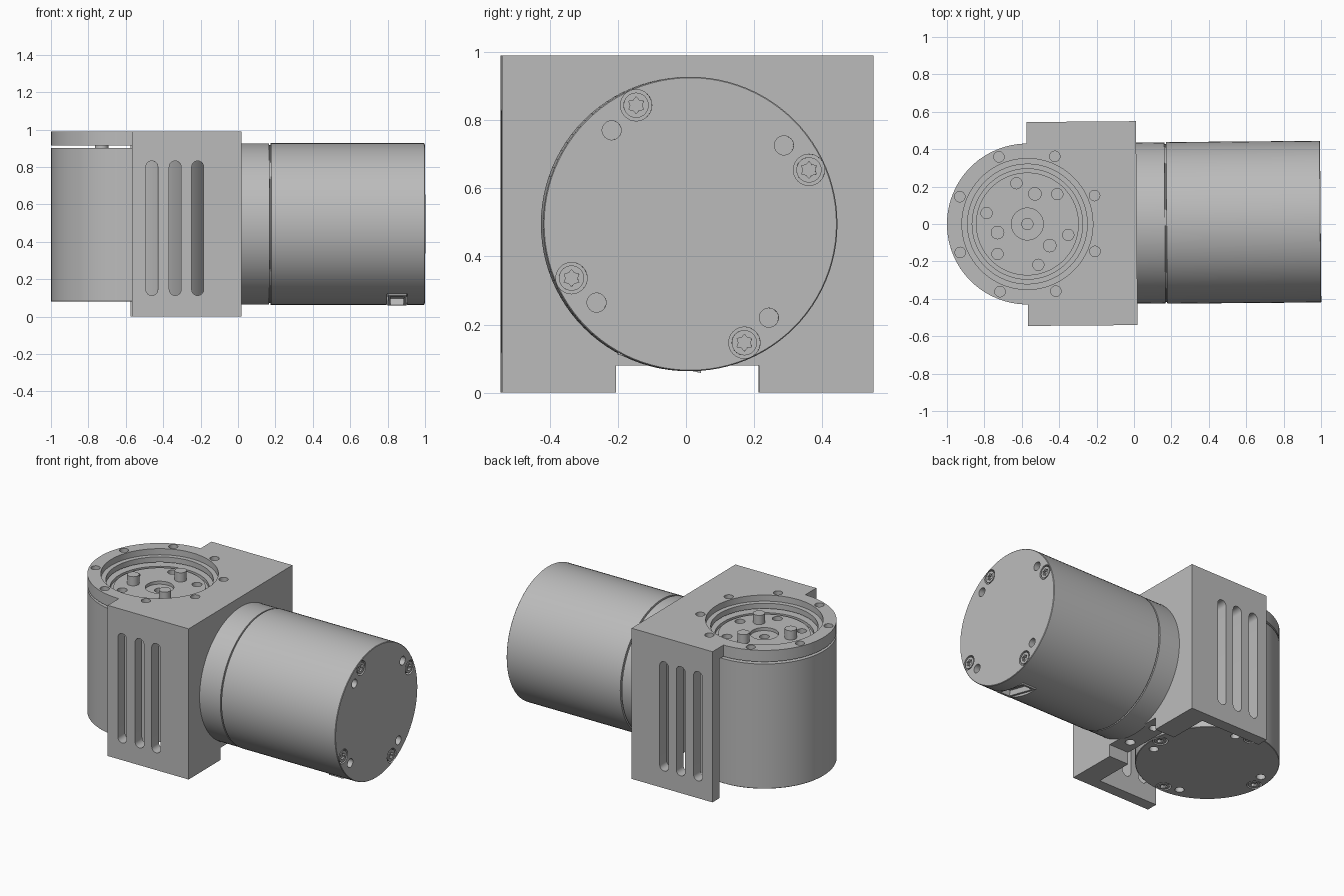
import bpy, bmesh
from math import pi, cos, sin, radians
from mathutils import Matrix, Vector

if "Cube" in bpy.data.objects:
    bpy.data.objects.remove(bpy.data.objects["Cube"], do_unlink=True)

grey = bpy.data.materials.new("grey_metal")
grey.use_nodes = True
grey.diffuse_color = (0.5, 0.5, 0.5, 1)
grey.node_tree.nodes["Principled BSDF"].inputs["Base Color"].default_value = (0.5, 0.5, 0.5, 1)

I = Matrix.Identity(4)


def polar(r, deg):
    return r * cos(radians(deg)), r * sin(radians(deg))


def cyl(bm, r, z0, z1, at=(0, 0), n=32):
    bmesh.ops.create_cone(bm, cap_ends=True, segments=n, radius1=r, radius2=r, depth=z1 - z0,
                          matrix=Matrix.Translation((at[0], at[1], (z0 + z1) / 2)))


def box(bm, lo, hi, m=I):
    lo, hi = Vector(lo), Vector(hi)
    bmesh.ops.create_cube(bm, size=1, matrix=m @ Matrix.Translation((lo + hi) / 2)
                          @ Matrix.Diagonal((*(hi - lo), 1)))


def prism(bm, pts, z0, z1, m=I):
    low = [bm.verts.new(m @ Vector((x, y, z0))) for x, y in pts]
    top = [bm.verts.new(m @ Vector((x, y, z1))) for x, y in pts]
    bm.faces.new(low)
    bm.faces.new(top)
    for i in range(len(pts)):
        j = (i + 1) % len(pts)
        bm.faces.new((low[i], low[j], top[j], top[i]))


def lathe(bm, profile, n=96):
    vs = [bm.verts.new((r, 0, z)) for r, z in profile]
    es = [bm.edges.new(p) for p in zip(vs, vs[1:])]
    bmesh.ops.spin(bm, geom=vs + es, cent=(0, 0, 0), axis=(0, 0, 1),
                   angle=2 * pi, steps=n, use_merge=True)
    bmesh.ops.remove_doubles(bm, verts=bm.verts[:], dist=1e-5)


def make(name, bm):
    bmesh.ops.recalc_face_normals(bm, faces=bm.faces[:])
    mesh = bpy.data.meshes.new(name)
    bm.to_mesh(mesh)
    bm.free()
    mesh.materials.append(grey)
    ob = bpy.data.objects.new(name, mesh)
    bpy.context.scene.collection.objects.link(ob)
    return ob


def activate(ob):
    bpy.ops.object.select_all(action='DESELECT')
    ob.select_set(True)
    bpy.context.view_layer.objects.active = ob


def cut(ob, bm):
    cutter = make("cutter", bm)
    cutter.hide_render = True
    mod = ob.modifiers.new("cut", 'BOOLEAN')
    mod.operation, mod.solver, mod.object = 'DIFFERENCE', 'EXACT', cutter
    activate(ob)
    bpy.ops.object.modifier_apply(modifier=mod.name)
    bpy.data.objects.remove(cutter, do_unlink=True)


def finish(ob, m):
    ob.data.transform(m)
    activate(ob)
    bpy.ops.object.shade_smooth_by_angle(angle=radians(30))


def motor(name, profile, turn, m):
    """Lathed motor whose far cap carries four screws and four pin holes."""
    bm = bmesh.new()
    lathe(bm, profile)
    body = make(name + "_body", bm)
    end = profile[-1][1]
    screws = [polar(0.383, turn + 90 * k) for k in range(4)]
    holes = bmesh.new()
    for k, at in enumerate(screws):
        cyl(holes, 0.046, end - 0.03, end + 0.05, at)
        cyl(holes, 0.028, end - 0.06, end + 0.05, polar(0.359, turn + 15.5 + 90 * k))
    cut(body, holes)

    # Screw heads with star sockets
    bm, sockets = bmesh.new(), bmesh.new()
    for x, y in screws:
        cyl(bm, 0.037, end - 0.035, end - 0.002, (x, y))
        star = [polar(0.025 if i % 2 else 0.017, 30 * i) for i in range(12)]
        prism(sockets, [(x + u, y + v) for u, v in star], end - 0.02, end + 0.02)
    heads = make(name + "_screws", bm)
    cut(heads, sockets)
    finish(heads, m)
    return body


CX = -0.57
# The horizontal half sits very slightly turned about the vertical axis
yaw = Matrix.Translation((CX, 0, 0)) @ Matrix.Rotation(0.008, 4, 'Z') @ Matrix.Translation((-CX, 0, 0))

# Bracket: D-shaped plan, hollowed from below
bm = bmesh.new()
arc = [polar(0.43, 90 + 180 * i / 48) for i in range(49)]
plan = [(CX, -0.545), (0.015, -0.545), (0.015, 0.545), (CX, 0.545)]
prism(bm, plan + [(CX + x, y) for x, y in arc], 0, 0.99)
bracket = make("bracket", bm)

bm = bmesh.new()
box(bm, (-1.2, -0.47, -0.1), (-0.13, 0.47, 0.915))
cut(bracket, bm)
bm = bmesh.new()
box(bm, (-0.3, -0.21, -0.1), (0.2, 0.21, 0.08))
cut(bracket, bm)

# Side slots, bolt circle and wall holes
bm = bmesh.new()
upright = Matrix.Rotation(pi / 2, 4, 'X')
for x in (-0.465, -0.34, -0.22):
    ends = [(0.8, 0), (0.145, 180)]
    slot = [(x + polar(0.032, a + 15 * i)[0], z + polar(0.032, a + 15 * i)[1])
            for z, a in ends for i in range(13)]
    prism(bm, slot, -0.7, 0.7, upright)
for k in range(8):
    x, y = polar(0.39, 22.5 + 45 * k)
    cyl(bm, 0.028, 0.85, 1.1, (CX + x, y))
for y in (-0.11, 0.11):
    cyl(bm, 0.03, 0.03, 0.14, (-0.06, y))
cut(bracket, bm)

# Stepped bore in the flange
for r, z in ((0.35, 0.95), (0.32, 0.85)):
    bm = bmesh.new()
    cyl(bm, r, z, 1.1, (CX, 0), 96)
    cut(bracket, bm)
finish(bracket, yaw)

# Horizontal motor along +x
along_x = yaw @ Matrix(((0, 0, 1, 0), (1, 0, 0, 0), (0, 1, 0, 0.495), (0, 0, 0, 1)))
body = motor("side_motor", [(0, 0), (0.43, 0), (0.43, 0.165), (0.422, 0.167), (0.422, 0.173),
                            (0.432, 0.175), (0.432, 0.995), (0.429, 0.998), (0, 0.998)],
             24.5, along_x)
swing = Matrix.Rotation(radians(257.6), 4, 'Z')
bm = bmesh.new()
box(bm, (0.37, -0.128, 0.795), (0.6, 0.128, 0.905), swing)
cut(body, bm)
finish(body, along_x)

# Connector housing in the pocket under the motor
bm = bmesh.new()
box(bm, (0.36, -0.125, 0.8), (0.42, 0.125, 0.9), swing)
housing = make("connector", bm)
bm = bmesh.new()
box(bm, (0.385, -0.105, 0.815), (0.5, 0.105, 0.885), swing)
cut(housing, bm)
finish(housing, along_x)

# Vertical motor hanging below the flange, output face upward
down = Matrix.Translation((CX, 0, 0.9)) @ Matrix.Rotation(pi, 4, 'X')
body = motor("upright_motor", [(0, 0.05), (0.03, 0.05), (0.03, 0.02), (0.085, 0.02), (0.085, 0),
                               (0.275, 0), (0.275, 0.02), (0.295, 0.02), (0.295, 0), (0.43, 0),
                               (0.43, 0.817), (0.427, 0.82), (0, 0.82)],
             -3, down)
bm = bmesh.new()
for k in range(6):
    cyl(bm, 0.03, -0.1, 0.05, polar(0.226, 15 + 60 * k))
cut(body, bm)
finish(body, down)

# Output pins
bm = bmesh.new()
for k in range(3):
    x, y = polar(0.166, 76 + 120 * k)
    cyl(bm, 0.036, 0.88, 0.96, (CX + x, y))
finish(make("output_pins", bm), I)
